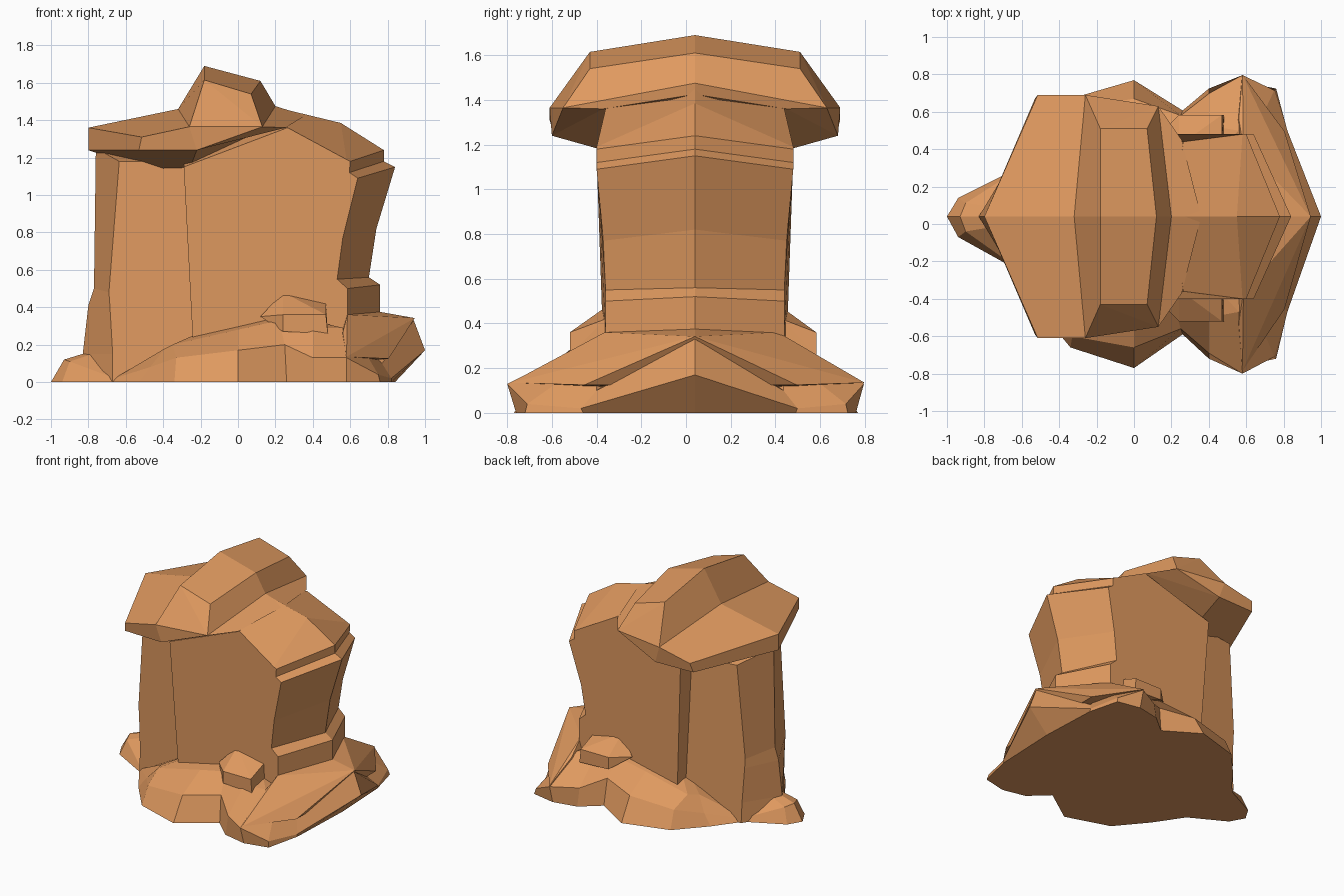
import bpy
import bmesh
from mathutils import Vector

default_cube = bpy.data.objects.get("Cube")
if default_cube:
    bpy.data.objects.remove(default_cube, do_unlink=True)

RIDGE_Y = 0.04

# One sandstone colour for the whole rock
sandstone = bpy.data.materials.new("warm_sandstone")
stone_colour = (0.74, 0.32, 0.115, 1.0)
sandstone.diffuse_color = stone_colour
sandstone.use_nodes = True
for node in sandstone.node_tree.nodes:
    if node.type == 'BSDF_PRINCIPLED':
        node.inputs["Base Color"].default_value = stone_colour
        node.inputs["Roughness"].default_value = 0.9


def finish(name, mesh_builder):
    """Turn a bmesh into a flat shaded stone object."""
    bmesh.ops.recalc_face_normals(mesh_builder, faces=mesh_builder.faces)
    mesh = bpy.data.meshes.new(name)
    mesh_builder.to_mesh(mesh)
    mesh_builder.free()
    mesh.materials.append(sandstone)
    rock = bpy.data.objects.new(name, mesh)
    bpy.context.collection.objects.link(rock)
    return rock


def to_back(point, depth=1.0):
    """Reflect a front point across the central ridge."""
    x, y, z = point
    return (x, RIDGE_Y + (RIDGE_Y - y) * depth, z)


def slab(name, ridge, front, front_faces=None):
    """Loft a ridge outline to matching outlines at the front and back."""
    builder = bmesh.new()
    count = len(ridge)
    middle = [builder.verts.new((x, RIDGE_Y, z)) for x, z in ridge]
    for place in (lambda point: point, to_back):
        side = [builder.verts.new(place(point)) for point in front]
        for i in range(count):
            j = (i + 1) % count
            builder.faces.new((middle[i], middle[j], side[j], side[i]))
        for face in front_faces or [range(count)]:
            builder.faces.new([side[i] for i in face])
    return finish(name, builder)


def mound(name, rings, hub, depth):
    """Stack open half rings from ridge to ridge, closed at hub and ground."""
    builder = bmesh.new()
    centre = builder.verts.new(hub)
    floor = builder.verts.new((hub[0], hub[1], 0))
    for place in (lambda point: point, lambda point: to_back(point, depth)):
        rows = [[builder.verts.new(place(p)) for p in ring] for ring in rings]
        for i in range(len(rows[0]) - 1):
            for low, high in zip(rows, rows[1:]):
                builder.faces.new((low[i], low[i + 1], high[i + 1], high[i]))
            builder.faces.new((rows[-1][i], rows[-1][i + 1], centre))
            builder.faces.new((rows[0][i + 1], rows[0][i], floor))
    bmesh.ops.remove_doubles(builder, verts=builder.verts, dist=0.0005)
    return finish(name, builder)


def boulder(name, points):
    """Wrap loose points in a convex stone."""
    builder = bmesh.new()
    for point in points:
        builder.verts.new(Vector(point))
    hull = bmesh.ops.convex_hull(builder, input=builder.verts)
    loose = [v for v in hull["geom_interior"] if isinstance(v, bmesh.types.BMVert)]
    bmesh.ops.delete(builder, geom=loose, context='VERTS')
    return finish(name, builder)


# Main pillar with its stepped right side
slab(
    "main_pillar",
    ridge=[(-.23, 0), (-.29, 1.25), (.2, 1.47), (.55, 1.385), (.78, 1.24),
           (.78, 1.18), (.84, 1.15), (.74, .82), (.7, .56), (.76, .52),
           (.76, .37), (.76, 0)],
    front=[(-.23, -.36, 0), (-.29, -.4, 1.15), (.265, -.36, 1.36),
           (.58, -.4, 1.19), (.6, -.4, 1.18), (.595, -.4, 1.12),
           (.64, -.4, 1.09), (.56, -.37, .77), (.53, -.36, .55),
           (.585, -.36, .5), (.585, -.36, .36), (.585, -.36, 0)],
)

# Narrower left shoulder of the pillar
slab(
    "left_pillar",
    ridge=[(-.84, 0), (-.83, .15), (-.8, .41), (-.77, .5), (-.76, 1.25),
           (-.2, 1.25), (-.2, 0)],
    front=[(-.67, -.22, 0), (-.67, -.21, .15), (-.685, -.2, .41),
           (-.69, -.2, .48), (-.635, -.22, 1.18), (-.25, -.27, 1.18),
           (-.2, -.27, 0)],
)

# Overhanging cap with a raised crown
slab(
    "overhanging_cap",
    ridge=[(-.8, 1.24), (-.8, 1.36), (-.32, 1.46), (-.18, 1.69), (.12, 1.61),
           (.2, 1.475), (.36, 1.425), (-.29, 1.06)],
    front=[(-.53, -.59, 1.24), (-.515, -.61, 1.31), (-.26, -.61, 1.365),
           (-.18, -.43, 1.615), (.07, -.43, 1.54), (.13, -.55, 1.365),
           (.255, -.37, 1.36), (-.22, -.6, 1.24)],
    front_faces=[(0, 1, 2, 7), (2, 3, 5), (3, 4, 5), (2, 5, 7), (5, 6, 7)],
)

# Spreading foot of the rock: ground outline, outer rim and shelf edge
ground_outline = [(-1, RIDGE_Y), (-.94, -.07), (-.67, -.22), (-.53, -.43),
                  (-.34, -.66), (0, -.77), (.26, -.59), (.4, -.72),
                  (.58, -.76), (.76, -.72), (.82, -.46), (.84, RIDGE_Y)]
outer_rim = [(-.93, RIDGE_Y, .12), (-.9, -.04, .11), (-.66, -.21, .02),
             (-.47, -.42, .08), (-.33, -.6, .13), (0, -.66, .17),
             (.25, -.56, .2), (.4, -.69, .13), (.58, -.8, .13),
             (.75, -.71, .04), (.82, -.47, .02), (1, RIDGE_Y, .17)]
shelf_edge = [(-.8, RIDGE_Y, .16), (-.78, -.02, .15), (-.62, -.19, .03),
              (-.39, -.36, .18), (-.35, -.45, .2), (0, -.45, .28),
              (.22, -.46, .33), (.4, -.5, .29), (.56, -.47, .29),
              (.62, -.4, .26), (.77, -.4, .1), (.94, RIDGE_Y, .33)]
mound(
    "spreading_foot",
    rings=[[(x, y, 0) for x, y in ground_outline], outer_rim, shelf_edge],
    hub=(.1, RIDGE_Y, .4),
    depth=.9,
)

# Sloping ledge that runs from the pillar out to the right tip
ledge_ridge = [(.76, RIDGE_Y, .375), (.945, RIDGE_Y, .342), (.6, RIDGE_Y, .1)]
ledge_front = [(.585, -.365, .36), (.805, -.455, .125), (.56, -.53, .265),
               (.58, -.785, .135), (.5, -.36, .1)]
boulder("right_ledge",
        ledge_ridge + ledge_front + [to_back(p, .92) for p in ledge_front])

# Loose blocks resting on the front and back shelves
block = [(.12, -.4, .35), (.24, -.35, .48), (.47, -.36, .42),
         (.24, -.52, .36), (.47, -.52, .36), (.24, -.52, .27),
         (.48, -.52, .26), (.48, -.34, .26)]
boulder("front_block", block)
boulder("back_block", [to_back(point, .97) for point in block])
